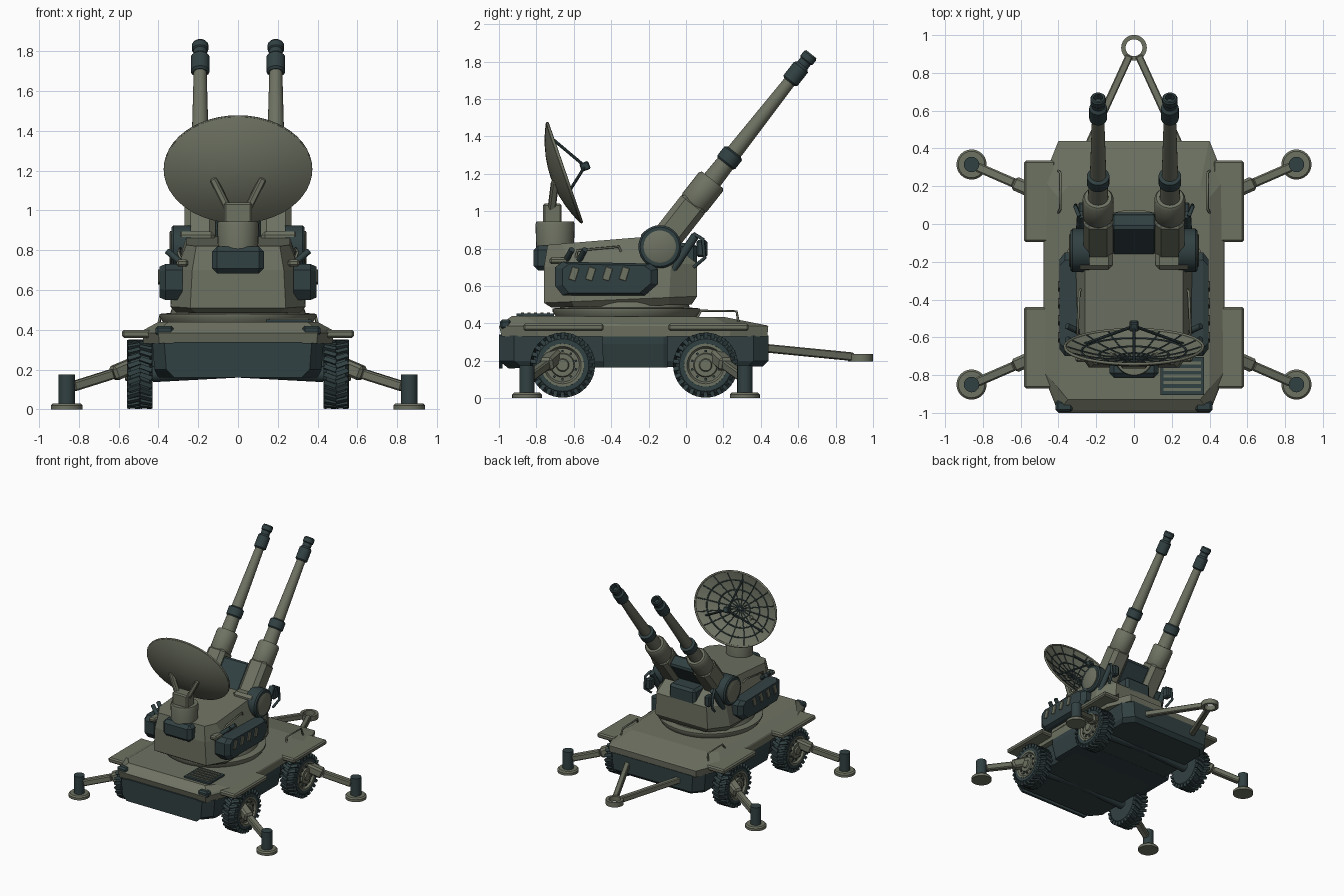
import bpy, bmesh
from math import sin, cos, pi, atan2
from mathutils import Vector, Matrix

cube = bpy.data.objects.get("Cube")
if cube:
    bpy.data.objects.remove(cube)


def material(name, rgb):
    m = bpy.data.materials.new(name)
    m.use_nodes = True
    m.diffuse_color = (*rgb, 1)
    m.node_tree.nodes["Principled BSDF"].inputs["Base Color"].default_value = (*rgb, 1)
    return m


GREEN = material("olive grey", (0.155, 0.168, 0.122))
DARK = material("dark slate", (0.031, 0.052, 0.055))


def finish(name, bm, mat, smooth=False):
    bmesh.ops.recalc_face_normals(bm, faces=bm.faces)
    me = bpy.data.meshes.new(name)
    bm.to_mesh(me)
    bm.free()
    me.materials.append(mat)
    if smooth:
        me.shade_smooth()
        me.set_sharp_from_angle(angle=0.6)
    ob = bpy.data.objects.new(name, me)
    bpy.context.collection.objects.link(ob)
    return ob


def loft(name, rings, mat, smooth=False, closed=False):
    """Skin a list of equal point rings, capped unless closed on itself."""
    bm = bmesh.new()
    vs = [[bm.verts.new(p) for p in ring] for ring in rings]
    n = len(vs[0])
    for a, b in zip(vs, vs[1:] + vs[:1] if closed else vs[1:]):
        for i in range(n):
            bm.faces.new((a[i], a[(i + 1) % n], b[(i + 1) % n], b[i]))
    if not closed:
        bm.faces.new(vs[0])
        bm.faces.new(vs[-1])
    return finish(name, bm, mat, smooth)


def lathe(name, profile, origin, axis, mat, seg=24, closed=False):
    """Turn (distance, radius) pairs about an axis."""
    q = Vector(axis).to_track_quat('Z', 'Y')
    rings = [[Vector(origin) + q @ Vector((r * cos(2 * pi * i / seg), r * sin(2 * pi * i / seg), t))
              for i in range(seg)] for t, r in profile]
    return loft(name, rings, mat, True, closed)


def rod(name, a, b, r, mat, seg=12):
    d = Vector(b) - Vector(a)
    return lathe(name, [(0, r), (d.length, r)], a, d, mat, seg)


def boxes(name, items, mat, bevel=0.0):
    """Boxes given as (matrix, size), joined in one object."""
    bm = bmesh.new()
    for m, size in items:
        bmesh.ops.create_cube(bm, size=1, matrix=m @ Matrix.Diagonal((*size, 1)))
    if bevel:
        bmesh.ops.bevel(bm, geom=bm.edges[:], offset=bevel, segments=1, affect='EDGES')
    return finish(name, bm, mat)


def box(name, c, size, mat, bevel=0.0, rot=Matrix()):
    return boxes(name, [(Matrix.Translation(c) @ rot, size)], mat, bevel)


def beam(name, a, b, w, h, mat, bevel=0.0):
    a, b = Vector(a), Vector(b)
    rot = (b - a).to_track_quat('Y', 'Z').to_matrix().to_4x4()
    return box(name, (a + b) / 2, (w, (b - a).length, h), mat, bevel, rot)


def tube(name, paths, r, mat, cyclic=False):
    cu = bpy.data.curves.new(name, 'CURVE')
    cu.dimensions = '3D'
    cu.bevel_depth, cu.bevel_resolution, cu.use_fill_caps = r, 1, True
    for pts in paths:
        sp = cu.splines.new('POLY')
        sp.points.add(len(pts) - 1)
        for p, co in zip(sp.points, pts):
            p.co = (*co, 1)
        sp.use_cyclic_u = cyclic
    ob = bpy.data.objects.new(name, cu)
    bpy.context.collection.objects.link(ob)
    cu.materials.append(mat)
    return ob


def octagon(hx, y0, y1, cx, cy, z0, z1):
    """Chamfered plan outline whose height runs from z0 (front) to z1 (back)."""
    pts = [(hx, y0 + cy), (hx, y1 - cy), (hx - cx, y1), (cx - hx, y1),
           (-hx, y1 - cy), (-hx, y0 + cy), (cx - hx, y0), (hx - cx, y0)]
    return [(x, y, z0 + (z1 - z0) * (y - y0) / (y1 - y0)) for x, y in pts]


# Hull
loft("lower_hull", [octagon(.40, -.95, .41, .07, .08, .16, .17), octagon(.42, -1, .44, .06, .08, .2, .2),
                    octagon(.43, -1, .44, .06, .08, .335, .335)], DARK)
loft("hull_middle", [octagon(.45, -.44, -.1, .01, .02, .165, .165), octagon(.475, -.45, -.1, .01, .02, .29, .29),
                     octagon(.475, -.45, -.1, .01, .02, .34, .34)], DARK)
loft("deck", [octagon(.475, -.985, .435, .08, .2, .33, .33), octagon(.48, -1, .44, .08, .2, .385, .385),
              octagon(.475, -.985, .43, .08, .2, .4, .39), octagon(.40, -.93, .2, .05, .06, .44, .435)], GREEN)
prow = [(.36, .20), (.36, .30), (.32, .34), (-.32, .34), (-.36, .30), (-.36, .20), (-.32, .16), (.32, .16)]
loft("front_plate", [[(x, y, z) for x, z in prow] for y in (-.98, -1.0)], DARK)

# Deck fittings
box("grille_frame", (.255, -.805, .443), (.23, .2, .02), DARK)
boxes("grille_slats", [(Matrix.Translation((.255, -.875 + .035 * i, .455)), (.2, .016, .008)) for i in range(5)], GREEN)
for s in (-1, 1):
    box("headlight", (s * .37, -.965, .395), (.09, .06, .05), DARK, .012)
    tube("deck_rail", [[(s * .40, .06, .43), (s * .39, .08, .468), (s * .39, .27, .465), (s * .40, .28, .41)]], .007, GREEN)
    for y in (-.655, .12):
        box("fender", (s * .50, y, .38), (.165, .43, .04), GREEN, .01)

# Wheels
for s in (-1, 1):
    for y in (-.66, .105):
        c = Vector((s * .43, y, .177))
        lathe("tyre", [(0, .11), (0, .14), (.015, .16), (.11, .16), (.125, .14), (.125, .11), (.105, .105)], c, (s, 0, 0), DARK, 32)
        lugs = []
        for i in range(26):
            for k in (-1, 1):
                turn = Matrix.Rotation(2 * pi * (i + .25 * k) / 26, 4, 'X')
                m = Matrix.Translation(c + Vector((s * (.0625 + k * .03), 0, 0))) @ turn
                m = m @ Matrix.Translation((0, 0, .158)) @ Matrix.Rotation(k * .35, 4, 'Z')
                lugs.append((m, (.064, .022, .03)))
        boxes("tyre_tread", lugs, DARK)
        lathe("wheel_rim", [(.09, .118), (.128, .115), (.128, .1), (.112, .09), (.115, .065), (.128, .06), (.128, .035), (.138, .03)],
              c, (s, 0, 0), GREEN, 32)
        boxes("wheel_bolts", [(Matrix.Translation(c + Vector((s * .116, 0, 0))) @ Matrix.Rotation(pi * i / 5, 4, 'X')
                               @ Matrix.Translation((0, 0, .075)), (.014, .012, .012)) for i in range(10)], DARK)
        rod("axle", (0, y, .2), c, .04, DARK)

# Outriggers
for s in (-1, 1):
    for y, k in ((-.85, -1), (.315, 1)):
        foot = Vector((s * .86, y, 0))
        lathe("outrigger_foot", [(0, .08), (.02, .08), (.03, .07), (.03, .03)], foot, (0, 0, 1), GREEN)
        rod("outrigger_jack", foot + Vector((0, 0, .02)), foot + Vector((0, 0, .175)), .041, DARK, 20)
        arm_end = foot + Vector((-s * .03, -k * .013, .115))
        knee = foot + Vector((-s * .23, -k * .1, .178))
        root = foot + Vector((-s * .40, -k * .175, .25))
        beam("outrigger_arm", arm_end, knee, .05, .05, GREEN, .008)
        beam("outrigger_sleeve", knee, root, .075, .075, GREEN, .014)

# Tow bar
for s in (-1, 1):
    beam("tow_bar", (s * .24, .42, .268), (s * .025, .89, .222), .04, .045, GREEN, .006)
lathe("tow_ring", [(-.02, .045), (-.02, .068), (.02, .068), (.02, .045)], (0, .933, .217), (0, 0, 1), GREEN, 24, True)

# Turret
lathe("turret_ring", [(0, .375), (.03, .395), (.045, .395), (.05, .34), (.08, .33)], (0, -.32, .435), (0, 0, 1), GREEN, 40)
loft("turret_body", [octagon(.31, -.72, .03, .1, .12, .485, .50), octagon(.34, -.76, .06, .1, .15, .51, .545),
                     octagon(.31, -.76, .06, .08, .14, .70, .72), octagon(.26, -.74, -.13, .05, .08, .82, .87)], GREEN)
for s in (-1, 1):
    side = [(-.70, .60), (-.66, .55), (-.22, .55), (-.15, .61), (-.15, .69), (-.19, .72), (-.66, .73), (-.70, .70)]
    loft("side_bin", [[(s * x, -.42 + (y + .42) * f, .64 + (z - .64) * f) for y, z in side]
                      for x, f in ((.28, 1), (.365, 1), (.395, .86))], DARK)
    slots = []
    for i in range(4):
        m = Matrix.Translation((s * .396, -.60 + .09 * i, .665)) @ Matrix.Rotation(-.3, 4, 'X')
        slots.append((m, (.012, .038, .07)))
    boxes("bin_vents", slots, GREEN, .002)
    box("corner_box", (s * .28, -.68, .735), (.06, .1, .035), GREEN, .01)
    for y in (-.64, -.57):
        rod("smoke_tube", (s * .29, y, .74), (s * .355, y + .03, .795), .016, DARK)
    tube("turret_rail", [[(s * .285, -.59, .75), (s * .30, -.58, .79), (s * .29, -.36, .81), (s * .275, -.34, .77)]], .007, GREEN)

# Twin guns
pivot = Vector((0, -.14, .81))
aim = Vector((0, .81, 1.03)).normalized()
tilt = Matrix.Rotation(-atan2(aim.y, aim.z), 4, 'X')
for s in (-1, 1):
    p = pivot + Vector((s * .19, 0, 0))
    box("gun_cradle", p + aim * .15, (.155, .16, .33), GREEN, .03, tilt)
    box("trunnion_block", p + Vector((s * .02, -.02, 0)), (.19, .16, .17), GREEN, .02)
    lathe("trunnion_drum", [(0, .115), (.09, .115), (.1, .105), (.1, .085)], pivot + Vector((s * .235, 0, 0)), (s, 0, 0), DARK, 28)
    lathe("trunnion_cap", [(0, .087), (.012, .087), (.016, .08)], pivot + Vector((s * .328, 0, 0)), (s, 0, 0), GREEN, 28)
    lathe("gun_sleeve", [(.28, .07), (.3, .082), (.44, .082), (.455, .072), (.455, .054), (.59, .05)], p, aim, GREEN)
    lathe("barrel_collar", [(.565, .05), (.575, .06), (.635, .06), (.645, .045)], p, aim, DARK)
    lathe("barrel", [(.6, .043), (.66, .043), (1.16, .032)], p, aim, GREEN)
    lathe("muzzle_brake", [(1.12, .036), (1.13, .047), (1.22, .047), (1.235, .034), (1.262, .034), (1.268, .041),
                           (1.3, .041), (1.31, .034), (1.31, .024), (1.27, .022)], p, aim, DARK)
    rod("elevation_ram", (s * .29, -.11, .63), (s * .28, .05, .87), .022, DARK)
    box("sight_box", (s * .27, .085, .80), (.05, .06, .09), DARK, .01)
    tube("ram_hose", [[(s * .29, .04, .88), (s * .31, .09, .85), (s * .31, .1, .75), (s * .29, .04, .70)]], .01, DARK)
box("gun_shield", pivot + aim * .12, (.24, .1, .28), DARK, .015, tilt)
box("shield_base", (0, -.05, .76), (.24, .22, .14), DARK, .02)

# Radar mount
box("radar_base", (0, -.755, .75), (.26, .12, .135), DARK, .025)
lathe("radar_pedestal", [(.78, .1), (.93, .105), (.945, .1)], (0, -.70, 0), (0, 0, 1), GREEN, 28)
box("radar_neck", (0, -.715, .98), (.14, .1, .12), GREEN, .01)
for s in (-1, 1):
    beam("radar_arm", (s * .045, -.72, 1.0), (s * .125, -.70, 1.16), .04, .035, GREEN, .008)

# Radar dish
centre, up, face = Vector((0, -.652, 1.205)), Vector((0, -.327, .945)), Vector((0, .945, .327))


def dish(r, a, lift=0.0):
    return centre + r * (.37 * cos(a) * Vector((1, 0, 0)) + .282 * sin(a) * up) + face * (.07 * (r * r - 1) + lift)


def dish_ring(r, lift=0.0, n=48):
    return [dish(r, 2 * pi * i / n, lift) for i in range(n)]


steps = [.02, .2, .4, .6, .8, .95, 1]
loft("radar_dish", [dish_ring(r, -.006) for r in steps] + [dish_ring(r, .006) for r in reversed(steps)], GREEN, True)
tube("dish_rings", [dish_ring(r, .008) for r in (.25, .5, .75)], .005, DARK, True)
tube("dish_rim", [dish_ring(.99, .004)], .008, GREEN, True)
tube("dish_ribs", [[dish(r, pi * i / 8, .008) for r in steps[:-1]] for i in range(16)], .004, DARK)
feed = Vector((0, -.54, 1.24))
box("feed_horn", feed, (.045, .05, .045), DARK, .006, Matrix.Rotation(.35, 4, 'X'))
for a in (pi / 2, pi * 7 / 6, pi * 11 / 6):
    rod("feed_strut", dish(.82, a), feed, .008, DARK, 8)
